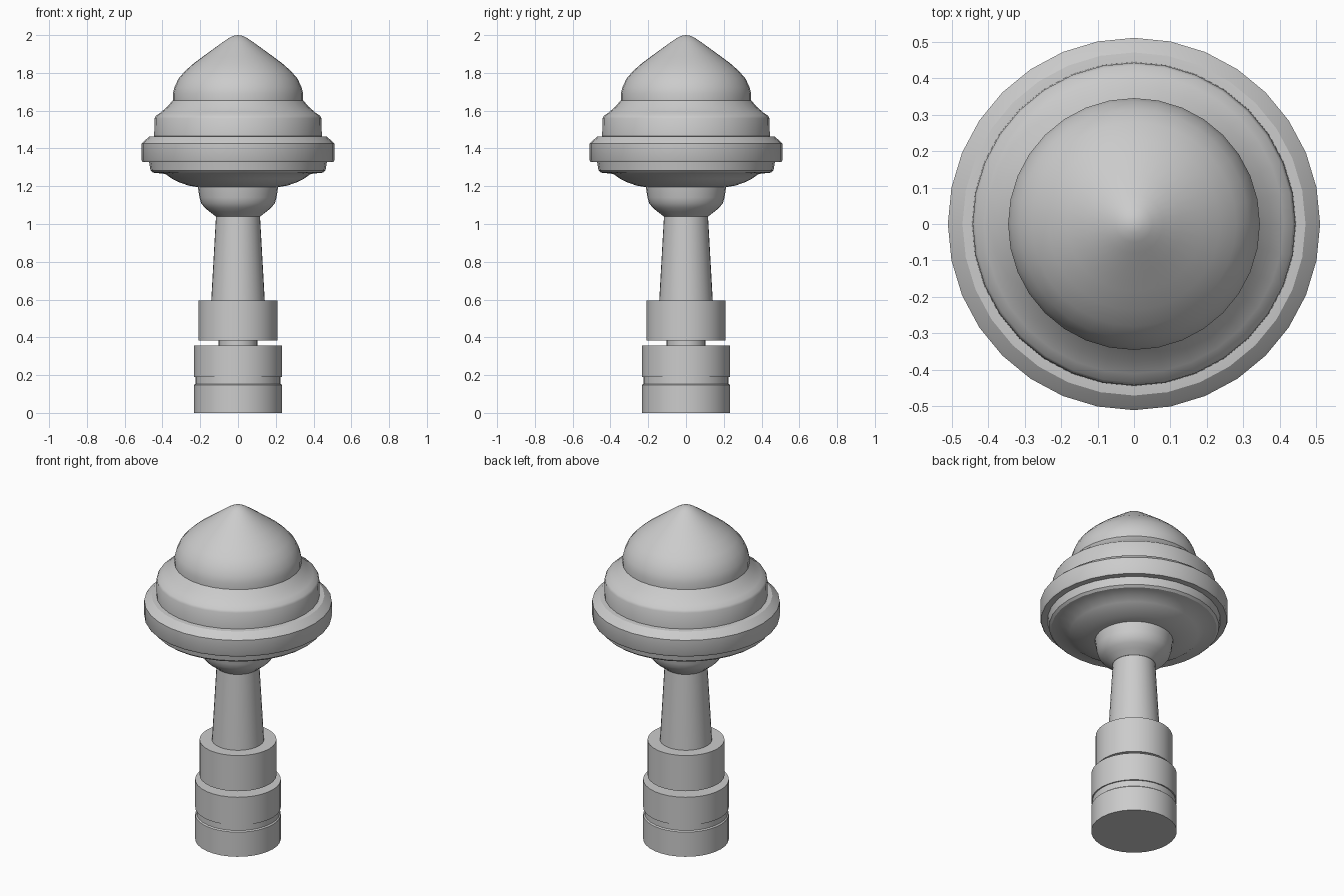
import bpy, bmesh, math

SIDES = 32

grey = bpy.data.materials.new("plain grey")
grey.diffuse_color = (0.6, 0.6, 0.6, 1)


def lathe(name, profile):
    """Turn a (radius, height) profile around z; radius 0 makes a pole."""
    bm = bmesh.new()
    rings = []
    for r, z in profile:
        n = SIDES if r > 0 else 1
        rings.append([bm.verts.new((r * math.cos(math.tau * i / SIDES),
                                    r * math.sin(math.tau * i / SIDES), z))
                      for i in range(n)])
    for a, b in zip(rings, rings[1:]):
        for i in range(SIDES):
            j = (i + 1) % SIDES
            if len(a) == 1:
                bm.faces.new((a[0], b[j], b[i]))
            elif len(b) == 1:
                bm.faces.new((a[i], a[j], b[0]))
            else:
                bm.faces.new((a[i], a[j], b[j], b[i]))
    bmesh.ops.recalc_face_normals(bm, faces=bm.faces)
    mesh = bpy.data.meshes.new(name)
    bm.to_mesh(mesh)
    bm.free()
    mesh.materials.append(grey)
    ob = bpy.data.objects.new(name, mesh)
    bpy.context.collection.objects.link(ob)
    bpy.ops.object.select_all(action='DESELECT')
    ob.select_set(True)
    bpy.context.view_layer.objects.active = ob
    bpy.ops.object.shade_smooth_by_angle(angle=math.radians(30))
    return ob


# Foot with a shallow groove
lathe("base", [(0, 0), (0.233, 0), (0.233, 0.148), (0.226, 0.154),
               (0.226, 0.19), (0.233, 0.19), (0.233, 0.357), (0, 0.357)])

# Thin pin showing in the gap, then the collar
lathe("pin", [(0, 0.35), (0.102, 0.35), (0.102, 0.39), (0, 0.39)])
lathe("collar", [(0, 0.382), (0.209, 0.382), (0.209, 0.596), (0, 0.596)])

# Tapered stem and flared bell
lathe("stem", [(0, 0.59), (0.142, 0.59), (0.116, 1.05), (0, 1.05)])
lathe("bell", [(0, 1.04), (0.118, 1.04), (0.15, 1.065), (0.175, 1.085),
               (0.195, 1.11), (0.204, 1.14), (0.213, 1.20), (0, 1.20)])

# Rounded underside with its lip
lathe("cap_underside", [(0, 1.195), (0.21, 1.195), (0.26, 1.203),
                        (0.31, 1.22), (0.35, 1.24), (0.385, 1.265),
                        (0.45, 1.272), (0.463, 1.283), (0.471, 1.33),
                        (0, 1.33)])

# Wide rim ring
lathe("cap_rim", [(0, 1.328), (0.505, 1.328), (0.51, 1.338), (0.51, 1.427),
                  (0.5, 1.437), (0.47, 1.462), (0.44, 1.465), (0, 1.465)])

# Middle tier
lathe("cap_middle", [(0, 1.46), (0.444, 1.46), (0.442, 1.56), (0.435, 1.573),
                     (0.41, 1.59), (0.375, 1.62), (0.345, 1.655), (0, 1.655)])

# Pointed dome
lathe("dome", [(0, 1.653), (0.345, 1.653), (0.345, 1.69), (0.336, 1.725),
               (0.315, 1.77), (0.28, 1.81), (0.235, 1.85), (0.185, 1.887),
               (0.13, 1.927), (0.08, 1.963), (0.05, 1.983), (0.025, 1.996),
               (0, 2.0)])
